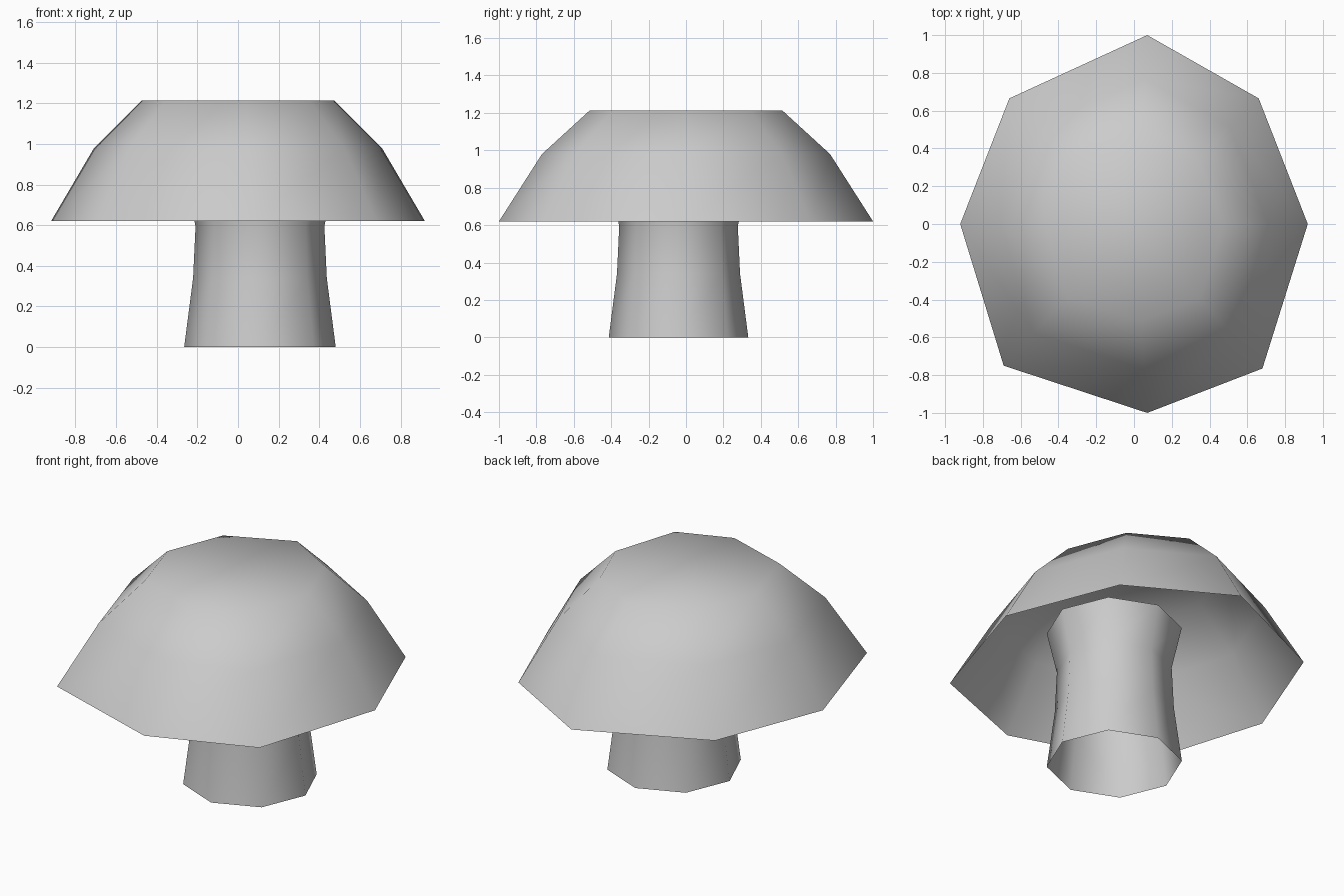
import bpy, bmesh
from math import cos, sin, tau

if "Cube" in bpy.data.objects:
    bpy.data.objects.remove(bpy.data.objects["Cube"])


def loft(name, outline, levels, centre=(0, 0), close_top=False):
    """Skin a scaled outline through (scale, height) levels."""
    bm = bmesh.new()
    rings = [[bm.verts.new((centre[0] + x * s, centre[1] + y * s, z)) for x, y in outline]
             for s, z in levels]
    n = len(outline)
    for low, high in zip(rings, rings[1:]):
        for i in range(n):
            j = (i + 1) % n
            bm.faces.new((low[i], low[j], high[j], high[i]))
    if close_top:
        bm.faces.new(rings[-1])
    for f in bm.faces:
        f.smooth = True
    mesh = bpy.data.meshes.new(name)
    bm.to_mesh(mesh)
    bm.free()
    obj = bpy.data.objects.new(name, mesh)
    bpy.context.collection.objects.link(obj)
    return obj


# Cap: slightly uneven octagonal dome, open underneath
rim = [(0.92, 0), (0.66, 0.665), (0.07, 1), (-0.66, 0.665),
       (-0.92, 0), (-0.69, -0.75), (0.07, -1), (0.68, -0.765)]
loft("cap", rim, [(1, 0.62), (0.77, 0.98), (0.515, 1.213)], close_top=True)

# Stem: off-centre octagonal tube, flared at both ends
octagon = [(cos(tau * i / 8), sin(tau * i / 8)) for i in range(8)]
loft("stem", octagon, [(0.373, 0), (0.329, 0.34), (0.317, 0.595), (0.373, 0.845)],
     centre=(0.108, -0.04))
